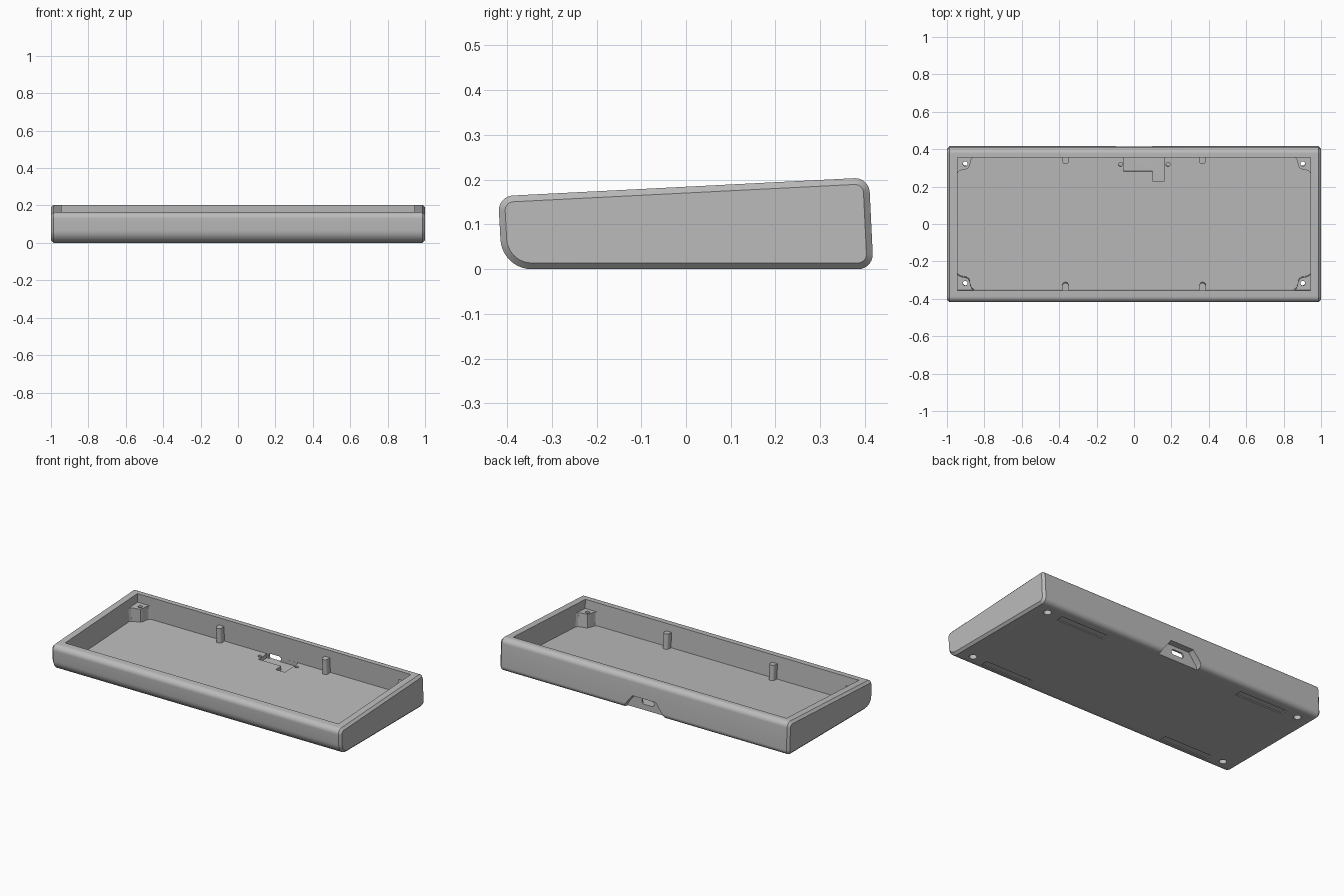
import bpy, bmesh, math
from mathutils import Matrix, Vector

if "Cube" in bpy.data.objects:
    bpy.data.objects.remove(bpy.data.objects["Cube"], do_unlink=True)

grey = bpy.data.materials.new("case_grey")
grey.use_nodes = True
grey.diffuse_color = (0.5, 0.5, 0.5, 1)
grey.node_tree.nodes["Principled BSDF"].inputs["Base Color"].default_value = (0.5, 0.5, 0.5, 1)

ALONG_X = Matrix(((0, 0, 1), (1, 0, 0), (0, 1, 0))).to_4x4()   # profile in y, z
ALONG_Y = Matrix.Rotation(math.pi / 2, 4, 'X')                 # profile in x, z
SLOPE = math.atan(0.0507)
RIM = Matrix.Translation((0, 0, 0.184)) @ Matrix.Rotation(SLOPE, 4, 'X')  # z = 0 on the sloped rim
FLOOR = -0.14


def rounded(corners, radii, steps=10):
    """Round the corners of a convex polygon with arcs."""
    out = []
    for i, corner in enumerate(corners):
        p = Vector(corner)
        a = (Vector(corners[i - 1]) - p).normalized()
        b = (Vector(corners[(i + 1) % len(corners)]) - p).normalized()
        r, half = radii[i], a.angle(b) / 2
        if r == 0:
            out.append(p)
            continue
        centre = p + (a + b).normalized() * r / math.sin(half)
        start = p + a * r / math.tan(half) - centre
        end = p + b * r / math.tan(half) - centre
        total = start.angle(end)
        for k in range(steps + 1):
            t = k / steps
            out.append(centre + (start * math.sin((1 - t) * total)
                                 + end * math.sin(t * total)) / math.sin(total))
    return out


def rect(x0, x1, y0, y1):
    return [(x0, y0), (x1, y0), (x1, y1), (x0, y1)]


def circle(x, y, r, n=32):
    return [(x + r * math.cos(math.tau * k / n), y + r * math.sin(math.tau * k / n)) for k in range(n)]


def prism(name, points, lo, hi, matrix=Matrix(), chamfer=0):
    """Extrude a flat outline from lo to hi, optionally chamfering both caps."""
    bm = bmesh.new()
    base = bm.faces.new([bm.verts.new((p[0], p[1], lo)) for p in points])
    top = bmesh.ops.extrude_face_region(bm, geom=[base])["geom"]
    bmesh.ops.translate(bm, vec=(0, 0, hi - lo), verts=[v for v in top if isinstance(v, bmesh.types.BMVert)])
    if chamfer:
        rims = [e for e in bm.edges if abs(e.verts[0].co.z - e.verts[1].co.z) < 1e-6]
        bmesh.ops.bevel(bm, geom=rims, offset=chamfer, segments=1, affect='EDGES')
    bm.transform(matrix)
    bmesh.ops.recalc_face_normals(bm, faces=bm.faces)
    mesh = bpy.data.meshes.new(name)
    bm.to_mesh(mesh)
    bm.free()
    mesh.materials.append(grey)
    obj = bpy.data.objects.new(name, mesh)
    bpy.context.collection.objects.link(obj)
    return obj


def combine(target, tool, operation):
    mod = target.modifiers.new(tool.name, 'BOOLEAN')
    mod.operation, mod.solver, mod.object = operation, 'EXACT', tool
    bpy.context.view_layer.objects.active = target
    bpy.ops.object.modifier_apply(modifier=mod.name)
    bpy.data.objects.remove(tool, do_unlink=True)


def cut(name, points, lo, hi, matrix=Matrix()):
    combine(case, prism(name, points, lo, hi, matrix), 'DIFFERENCE')


def add(name, points, lo, hi, matrix=Matrix()):
    combine(case, prism(name, points, lo, hi, matrix), 'UNION')


# Wedge-shaped outer shell with chamfered ends
outline = rounded([(-0.411, 0), (0.419, 0), (0.409, 0.205), (-0.420, 0.163)],
                  [0.07, 0.033, 0.033, 0.033])
case = prism("keyboard_case", outline, -1, 1, ALONG_X, chamfer=0.014)

# Open cavity, square to the sloped rim
cut("cavity", rect(-0.945, 0.945, -0.357, 0.357), FLOOR, 0.1, RIM)

# Flared screw bosses in the corners and plate posts along the long walls
flare = [(-0.01, -0.01), (0.09, -0.01), (0.09, 0), (0.078, 0.008), (0.071, 0.025), (0.068, 0.045),
         (0.06, 0.06), (0.045, 0.068), (0.025, 0.071), (0.008, 0.078), (0, 0.09), (-0.01, 0.09)]
for sx in (-1, 1):
    for sy in (-1, 1):
        boss = [(sx * (0.945 - x), sy * (0.357 - y)) for x, y in flare]
        add("screw_boss", boss, FLOOR - 0.01, -0.055, RIM)
        post = rounded([(0.348, 0.365), (0.348, 0.318), (0.384, 0.318), (0.384, 0.365)],
                       [0, 0.0175, 0.0175, 0], 8)
        add("plate_post", [(sx * p[0], sy * p[1]) for p in post], FLOOR - 0.01, -0.046, RIM)

# Screw holes with counterbores, and shallow foot recesses underneath
for sx in (-1, 1):
    for sy in (-1, 1):
        x, y = sx * 0.902, sy * 0.32
        cut("screw_hole", circle(x, y, 0.013), -0.3, 0.05, RIM)
        cut("counterbore", circle(x, y, 0.022), -0.3, -0.095, RIM)
        xs = sorted((sx * 0.48, sx * 0.81))
        ys = sorted((sy * 0.302, sy * 0.347))
        cut("foot_recess", rect(*xs, *ys), -0.02, 0.006)

# Circuit board pocket in the floor with its two fixing holes
pocket = [(-0.055, 0.275), (0.1, 0.275), (0.1, 0.223), (0.163, 0.223), (0.163, 0.3565), (-0.055, 0.3565)]
cut("board_pocket", pocket, FLOOR - 0.026, FLOOR + 0.02, RIM)
for x in (-0.072, 0.182):
    cut("board_fixing", circle(x, 0.312, 0.011, 20), FLOOR - 0.025, FLOOR + 0.02, RIM)

# Flared cable notch at the back and the rounded port through the wall
cut("cable_notch", [(-0.145, -0.02), (0.145, -0.02), (0.135, 0.02), (0.08, 0.09), (-0.08, 0.09), (-0.135, 0.02)],
    -0.5, -0.375, ALONG_Y)
port = rounded(rect(-0.043, 0.043, 0.036, 0.068), [0.0155] * 4, 8)
cut("cable_port", port, -0.5, -0.34, ALONG_Y)

# Smooth rounded walls, crisp edges
bpy.ops.object.select_all(action='DESELECT')
case.select_set(True)
bpy.context.view_layer.objects.active = case
bpy.ops.object.shade_smooth_by_angle(angle=math.radians(30))
